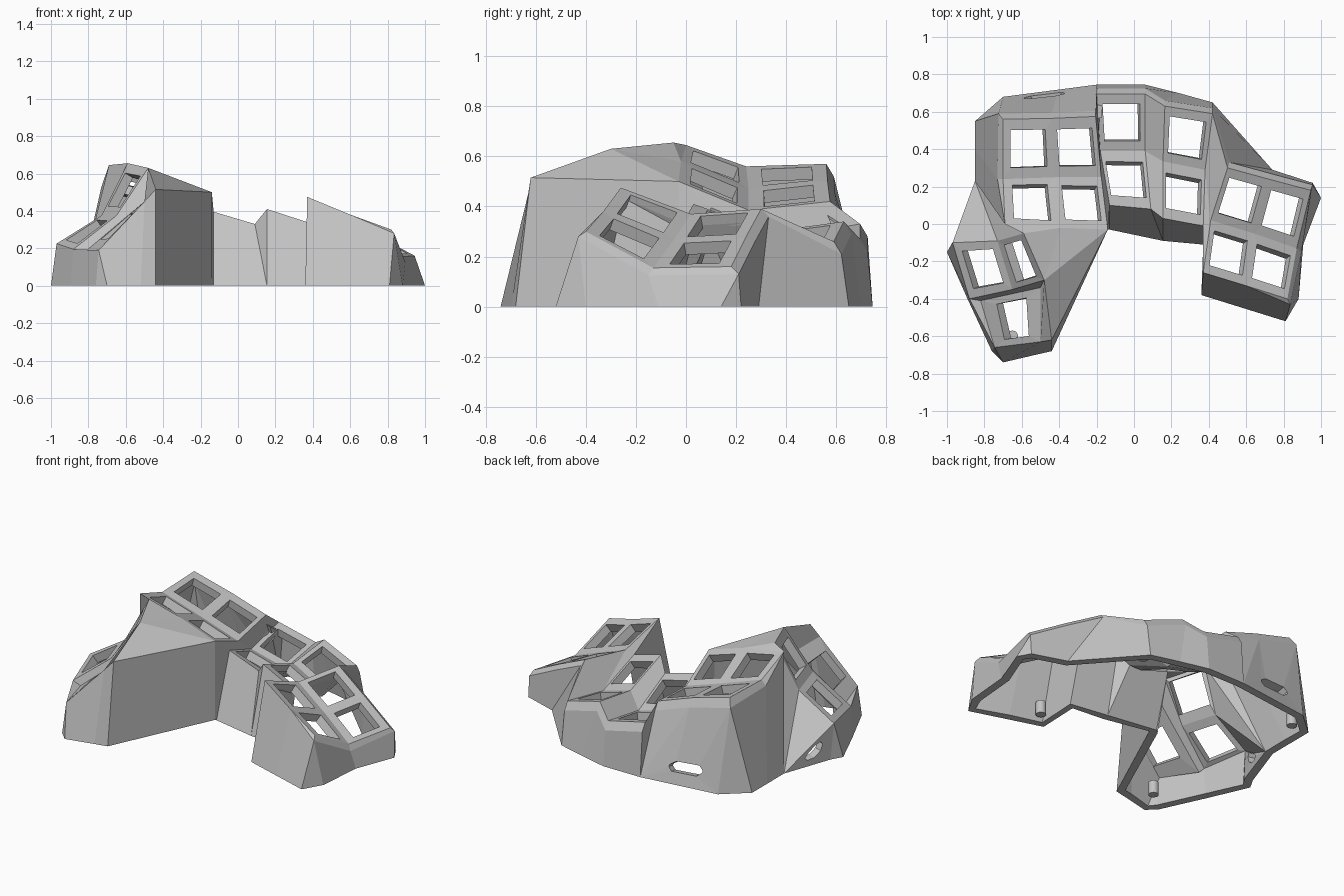
import bpy
import bmesh
from mathutils import Vector

old = bpy.data.objects.get("Cube")
if old:
    bpy.data.objects.remove(old, do_unlink=True)

grey = bpy.data.materials.new("plain grey")
grey.use_nodes = True
tone = (0.55, 0.55, 0.55, 1)
grey.diffuse_color = tone
grey.node_tree.nodes["Principled BSDF"].inputs["Base Color"].default_value = tone

bm = bmesh.new()
cache = {}


def vert(p):
    key = tuple(round(c, 4) for c in p)
    if key not in cache:
        cache[key] = bm.verts.new(key)
    return cache[key]


def face(*points):
    """Add a face, dropping repeated corners."""
    corners = list(dict.fromkeys(vert(p) for p in points))
    if len(corners) > 2 and not bm.faces.get(corners):
        bm.faces.new(corners)


def cell(quad, w=0.2, h=0.2, middle=0.5, cut=0.0):
    """Four-sided panel with a rectangular or chamfered opening."""
    a, b, c, d = q = [Vector(p) for p in quad]
    lu = ((b - a).length + (c - d).length) / 2
    lv = ((d - a).length + (c - b).length) / 2

    def at(x, y):
        u, v = 0.5 + x / lu, middle + y / lv
        return a.lerp(b, u).lerp(d.lerp(c, u), v)

    ends = []
    for i, (su, sv) in enumerate([(-1, -1), (1, -1), (1, 1), (-1, 1)]):
        flat = at(su * (w / 2 - cut), sv * h / 2)
        side = at(su * w / 2, sv * (h / 2 - cut))
        ends.append((flat, side) if i % 2 else (side, flat))
    for i in range(4):
        j = (i + 1) % 4
        face(q[i], q[j], ends[j][0], ends[i][1])
        face(q[i], ends[i][1], ends[i][0])


# Key columns: each rail runs front, valley, back
left_block = [
    [(-0.69, 0.0, 0.645), (-0.7, 0.24, 0.56), (-0.7, 0.56, 0.57)],
    [(-0.39, -0.02, 0.58), (-0.42, 0.25, 0.465), (-0.44, 0.565, 0.5)],
    [(-0.14, -0.03, 0.5), (-0.175, 0.25, 0.385), (-0.205, 0.575, 0.42)],
]
mid_column = [
    [(-0.13, 0.1, 0.395), (-0.18, 0.39, 0.28), (-0.2, 0.695, 0.33)],
    [(0.09, 0.08, 0.33), (0.06, 0.39, 0.22), (0.06, 0.695, 0.27)],
]
next_column = [
    [(0.155, 0.03, 0.41), (0.155, 0.335, 0.3), (0.165, 0.63, 0.34)],
    [(0.37, -0.01, 0.34), (0.38, 0.29, 0.22), (0.42, 0.59, 0.26)],
]
right_block = [
    [(0.37, -0.26, 0.475), (0.41, 0.02, 0.37), (0.5, 0.3, 0.39)],
    [(0.6, -0.33, 0.38), (0.64, -0.05, 0.265), (0.72, 0.24, 0.28)],
    [(0.82, -0.4, 0.3), (0.87, -0.13, 0.155), (0.945, 0.18, 0.16)],
]
blocks = [left_block, mid_column, next_column, right_block]
for block in blocks:
    for a, b in zip(block, block[1:]):
        for i in range(2):
            cell((a[i], b[i], b[i + 1], a[i + 1]))
# Steps between columns
for one, two in zip(blocks, blocks[1:]):
    a, b = one[-1], two[0]
    for i in range(2):
        face(a[i], b[i], b[i + 1], a[i + 1])

l0, l1, l2 = left_block
m0, m1 = mid_column
n0, n1 = next_column
r0, r1, r2 = right_block

# Sloping lips along the outer edges of the key plates
lips = {}


def add_lip(p, *offset):
    lips[p] = tuple(Vector(p) + Vector(offset))


for rail in (l1, l2, m0, m1, n0, n1):
    add_lip(rail[2], 0, 0.03, -0.05)
for rail in (r0, r1, r2):
    add_lip(rail[2], 0.01, 0.03, -0.03)
add_lip(r2[0], 0.015, -0.03, -0.02)
add_lip(r2[1], 0.025, -0.02, -0.03)
add_lip(l0[1], -0.03, 0, -0.03)
add_lip(l0[2], -0.025, 0.03, -0.05)

# Thumb plate: a shallow key, a steep key, and a lower key in front
t_back, t_mid, t_top = (-0.97, -0.1, 0.225), (-0.73, -0.09, 0.375), (-0.59, -0.05, 0.655)
t_left, t_centre, t_right = (-0.88, -0.4, 0.195), (-0.65, -0.35, 0.375), (-0.48, -0.3, 0.63)
t_tip, t_edge, t_corner = (-0.745, -0.66, 0.19), (-0.5, -0.63, 0.45), (-0.44, -0.62, 0.515)
low_left, low_right = (-0.82, -0.41, 0.18), (-0.5, -0.34, 0.45)
cell((t_left, t_centre, t_mid, t_back))
cell((t_centre, t_right, t_top, t_mid), h=0.21)
cell((t_tip, t_edge, low_right, low_left))
face(low_left, low_right, t_right, t_centre, t_left)
face(t_left, t_tip, low_left)
face(t_edge, t_corner, t_right, low_right)

# Web between thumb plate and left block
face(t_top, l1[0], l0[0])
face(t_top, t_right, l1[0])
face(t_right, l2[0], l1[0])
face(t_right, t_corner, l2[0])

# Outer wall: top point, floor point, optional opening in the next panel
slot = dict(w=0.19, h=0.07, middle=0.22, cut=0.027)
notch, knee, rear = (-0.85, 0.23), (-0.96, -0.08), (-0.2, 0.745)
walls = [
    (r0[0], (0.36, -0.38)), (r1[0], (0.585, -0.45)), (r2[0], (0.81, -0.52)),
    (r2[0], (0.88, -0.4)), (r2[1], (0.905, -0.11)), (r2[2], (1, 0.14)),
    (r2[2], (0.955, 0.22)), (r1[2], (0.74, 0.29)), (r0[2], (0.74, 0.29)),
    (n1[2], (0.42, 0.65)), (n0[2], (0.24, 0.7)), (m1[2], (0.06, 0.745)),
    (m0[2], rear), (l2[2], rear), (l1[2], rear, slot), (l0[2], (-0.7, 0.68)),
    (l0[2], (-0.85, 0.55)), (l0[1], (-0.85, 0.4)), (l0[0], notch),
    (t_top, notch), (t_mid, notch), None, (t_back, knee), (t_back, (-1, -0.15)),
    (t_left, (-0.895, -0.39)), (t_tip, (-0.76, -0.68)), (t_tip, (-0.7, -0.74)),
    (t_edge, (-0.52, -0.698)), (t_corner, (-0.44, -0.68)), (l2[0], (-0.14, -0.03)),
    (m0[0], (-0.13, -0.03)), (m1[0], (0.155, -0.09)), (n0[0], (0.155, -0.09)),
    (n1[0], (0.37, -0.11)),
]
for here, there in zip(walls, walls[1:] + walls[:1]):
    if here is None or there is None:
        continue
    lip_a, lip_b = lips.get(here[0], here[0]), lips.get(there[0], there[0])
    face(lip_a, lip_b, there[0], here[0])
    quad = ((*here[1], 0), (*there[1], 0), lip_b, lip_a)
    if len(here) > 2:
        cell(quad, **here[2])
    else:
        face(*quad)

# Side panel with the round cable opening
low_a, low_b = (*notch, 0), (*knee, 0)
half = tuple(Vector(t_back).lerp(Vector(low_a), 0.5))
face(t_mid, t_back, half, low_a)
cell((low_a, low_b, t_back, half), w=0.11, h=0.11, cut=0.032)

bmesh.ops.recalc_face_normals(bm, faces=bm.faces)
if sum(f.normal.z * f.calc_area() for f in bm.faces) < 0:
    bmesh.ops.reverse_faces(bm, faces=bm.faces)
mesh = bpy.data.meshes.new("case_shell")
bm.to_mesh(mesh)
bm.free()
shell = bpy.data.objects.new("case_shell", mesh)
bpy.context.collection.objects.link(shell)
mesh.materials.append(grey)

# Give the shell its wall thickness and a flat rim on the floor
thick = shell.modifiers.new("wall thickness", "SOLIDIFY")
thick.thickness = 0.052
thick.offset = -1
solid = bpy.data.meshes.new_from_object(
    shell.evaluated_get(bpy.context.evaluated_depsgraph_get()))
shell.modifiers.clear()
shell.data = solid
for v in solid.vertices:
    v.co.z = max(v.co.z, 0)

# Screw posts inside the floor corners
for i, (x, y) in enumerate([(-0.65, -0.6), (-0.75, 0.52), (0.4, 0.56), (0.44, -0.31)]):
    bpy.ops.mesh.primitive_cylinder_add(vertices=20, radius=0.03, depth=0.08,
                                        location=(x, y, 0.06))
    post = bpy.context.object
    post.name = f"screw_post_{i + 1}"
    post.data.materials.append(grey)
    bpy.ops.object.shade_smooth_by_angle()
